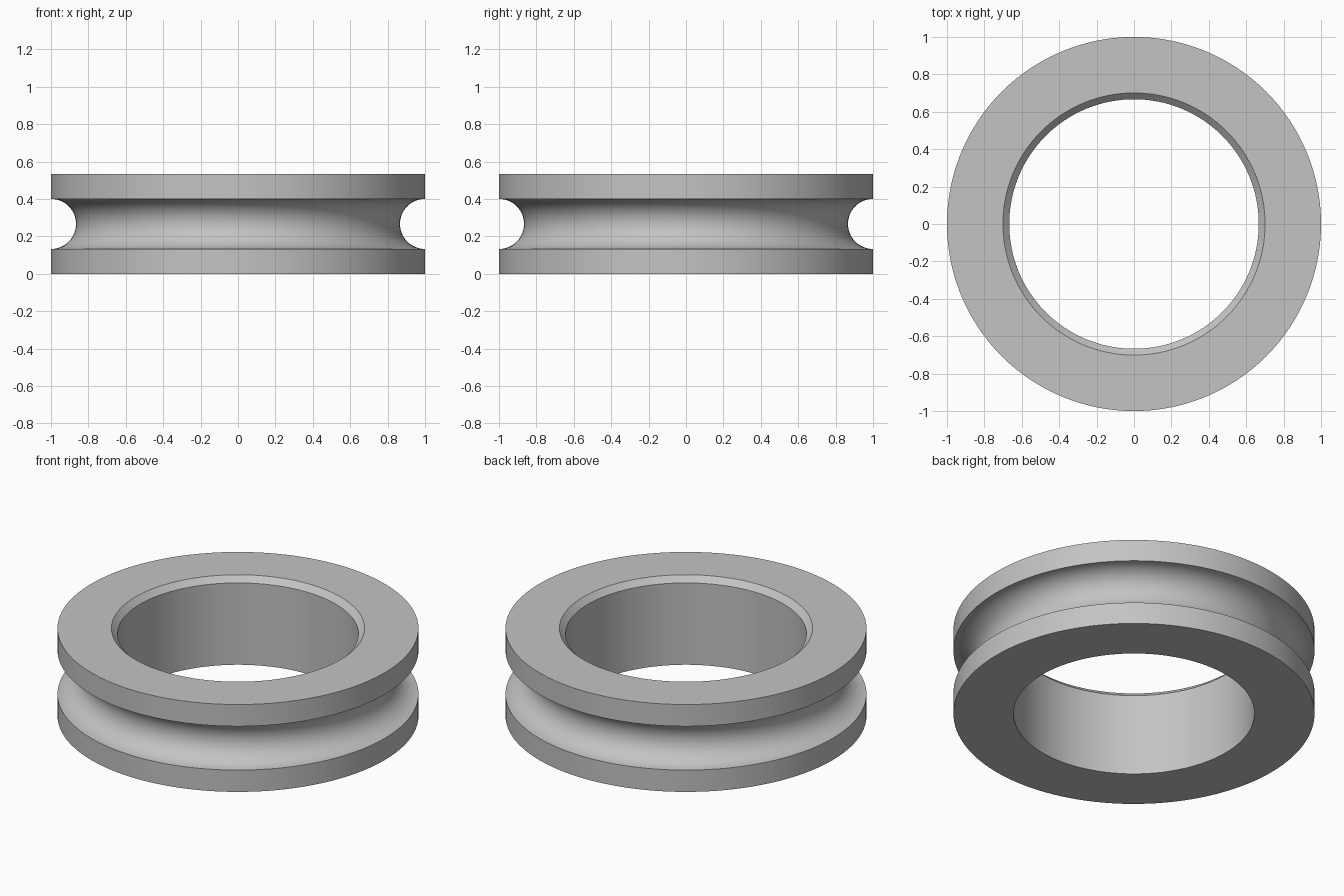
import bpy, bmesh, math

cube = bpy.data.objects.get("Cube")
if cube:
    bpy.data.objects.remove(cube, do_unlink=True)

HEIGHT = 0.534
OUTER, BORE = 1.0, 0.667
CHAMFER = 0.034
GROOVE = 0.134
SEGMENTS, ARC_STEPS = 128, 24

# Plain grey metal
metal = bpy.data.materials.new("grey_metal")
metal.use_nodes = True
colour = (0.55, 0.55, 0.55, 1)
metal.diffuse_color = colour
metal.node_tree.nodes["Principled BSDF"].inputs["Base Color"].default_value = colour

# Cross-section: bottom face, rounded groove, top face, chamfered bore
profile = [(BORE, 0), (OUTER, 0)]
for i in range(ARC_STEPS + 1):
    a = math.pi * i / ARC_STEPS
    profile.append((OUTER - GROOVE * math.sin(a), HEIGHT / 2 - GROOVE * math.cos(a)))
profile += [(OUTER, HEIGHT), (BORE + CHAMFER, HEIGHT), (BORE, HEIGHT - CHAMFER)]

# Revolve the closed section around the z axis
bm = bmesh.new()
rings = []
for s in range(SEGMENTS):
    t = 2 * math.pi * s / SEGMENTS
    rings.append([bm.verts.new((r * math.cos(t), r * math.sin(t), z)) for r, z in profile])
n = len(profile)
for s in range(SEGMENTS):
    a, b = rings[s], rings[(s + 1) % SEGMENTS]
    for i in range(n):
        j = (i + 1) % n
        bm.faces.new((a[i], b[i], b[j], a[j]))
bmesh.ops.recalc_face_normals(bm, faces=bm.faces)

mesh = bpy.data.meshes.new("grooved_ring")
bm.to_mesh(mesh)
bm.free()
mesh.materials.append(metal)
ring = bpy.data.objects.new("grooved_ring", mesh)
bpy.context.collection.objects.link(ring)

# Smooth curves, sharp rims
bpy.context.view_layer.objects.active = ring
ring.select_set(True)
bpy.ops.object.shade_smooth_by_angle(angle=math.radians(30))
